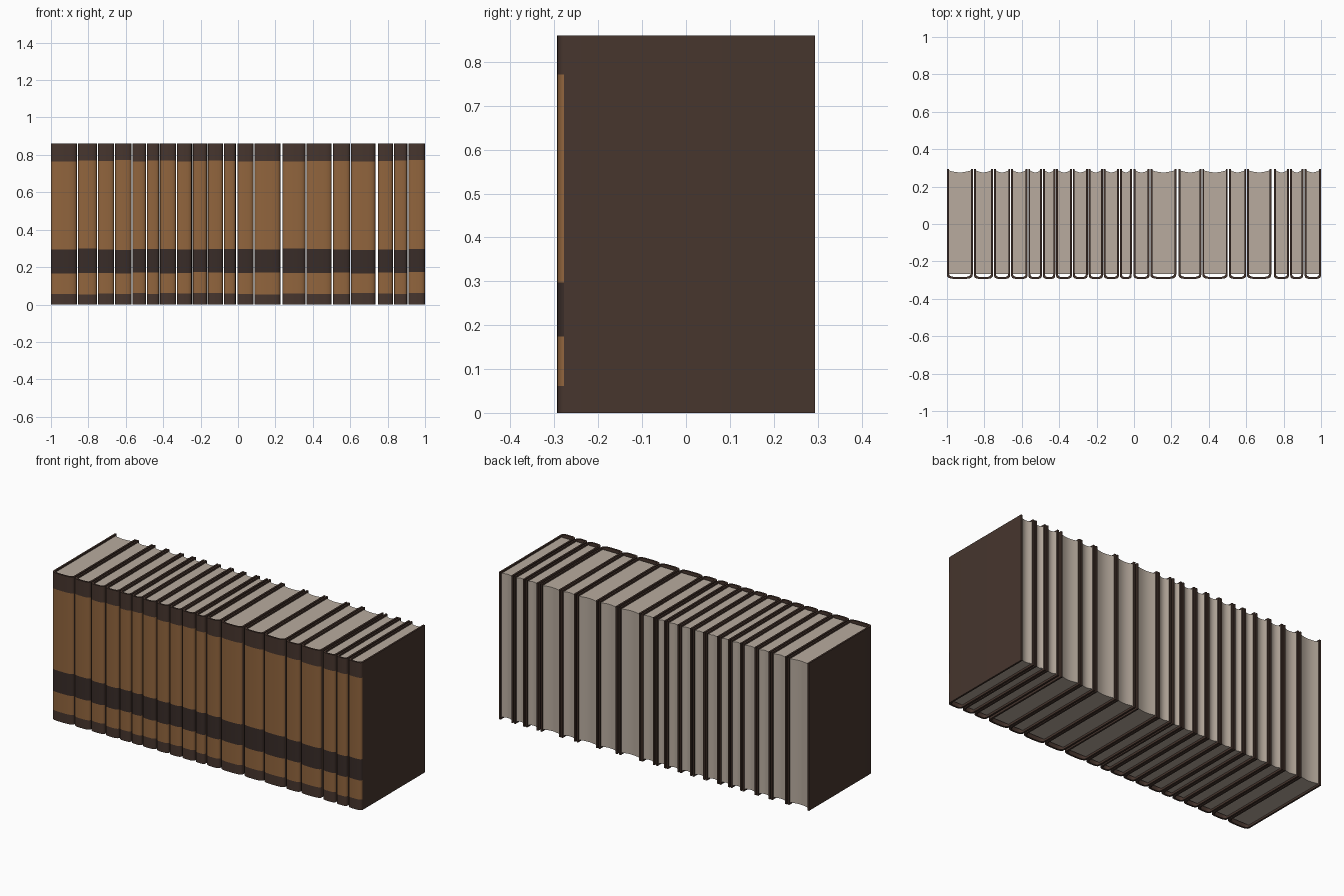
import bpy, bmesh, math, random

if "Cube" in bpy.data.objects:
    bpy.data.objects.remove(bpy.data.objects["Cube"])

random.seed(4)
HEIGHT, BACK, SPINE_Y, BOW = 0.86, 0.294, -0.268, 0.026
BOARD = 0.010

# left and right side of every book along the row
BOOKS = [(-1.0, -.862), (-.856, -.754), (-.749, -.662), (-.657, -.569),
         (-.565, -.492), (-.487, -.421), (-.417, -.331), (-.327, -.247),
         (-.242, -.166), (-.162, -.080), (-.075, -.012), (-.003, .083),
         (.088, .226), (.238, .360), (.365, .501), (.508, .600),
         (.604, .734), (.748, .829), (.835, .905), (.912, 1.0)]


def material(name, rgb):
    m = bpy.data.materials.new(name)
    m.diffuse_color = (*rgb, 1)
    m.use_nodes = True
    m.node_tree.nodes["Principled BSDF"].inputs["Base Color"].default_value = m.diffuse_color
    return m


DARK = material("dark brown leather", (.062, .036, .027))
BAND = material("deep brown band", (.040, .025, .021))
TAN = material("tan leather", (.285, .130, .047))
PAPER = material("aged paper", (.48, .41, .345))


def make_object(name, bm, mats):
    bmesh.ops.recalc_face_normals(bm, faces=bm.faces)
    me = bpy.data.meshes.new(name)
    bm.to_mesh(me)
    bm.free()
    for m in mats:
        me.materials.append(m)
    ob = bpy.data.objects.new(name, me)
    bpy.context.collection.objects.link(ob)
    return ob


def u_profile(x0, x1, inset):
    """Back board edge, around the bowed spine, to the other back edge."""
    cx, hw = (x0 + x1) / 2, (x1 - x0) / 2 - inset
    pts = [(cx - hw, BACK)]
    for i in range(15):
        t = math.pi * i / 14
        c, s = math.cos(t), max(math.sin(t), 0)
        pts.append((cx - hw * math.copysign(abs(c) ** .6, c),
                    SPINE_Y + inset - BOW * s ** .6))
    return pts + [(cx + hw, BACK)]


def cover(x0, x1):
    outer = u_profile(x0, x1, 0)
    inner = u_profile(x0, x1, BOARD)
    loop = outer + inner[::-1]
    n, k = len(loop), len(outer)
    # painted bands differ a little from book to book
    levels = [0] + [z + random.uniform(-.004, .004)
                    for z in (.058, .17, .295, .768)] + [HEIGHT]
    band_mats = [0, 2, 1, 2, 0]
    bm = bmesh.new()
    rings = [[bm.verts.new((x, y, z)) for x, y in loop] for z in levels]
    for j in range(len(levels) - 1):
        for i in range(n):
            i2 = (i + 1) % n
            f = bm.faces.new((rings[j][i], rings[j][i2],
                              rings[j + 1][i2], rings[j + 1][i]))
            mid_y = (loop[i][1] + loop[i2][1]) / 2
            if i < k - 1 and mid_y < SPINE_Y - .008:
                f.material_index = band_mats[j]
    # top and bottom rims of the cover
    for ring in (rings[0], rings[-1]):
        for i in range(k - 1):
            bm.faces.new((ring[i], ring[i + 1], ring[n - 2 - i], ring[n - 1 - i]))
    return make_object("book_cover", bm, [DARK, BAND, TAN])


def pages(x0, x1):
    a, b = x0 + BOARD, x1 - BOARD
    pts = [(a, SPINE_Y), (b, SPINE_Y)]
    # hollow fore edge
    for i in range(9):
        t = i / 8
        pts.append((b + (a - b) * t, .286 - .010 * math.sin(math.pi * t)))
    bm = bmesh.new()
    f = bm.faces.new([bm.verts.new((x, y, .012)) for x, y in pts])
    ext = bmesh.ops.extrude_face_region(bm, geom=[f], use_keep_orig=True)
    bmesh.ops.translate(bm, vec=(0, 0, HEIGHT - .022), verts=[
        v for v in ext["geom"] if isinstance(v, bmesh.types.BMVert)])
    return make_object("page_block", bm, [PAPER])


for x0, x1 in BOOKS:
    for ob in (cover(x0, x1), pages(x0, x1)):
        ob.select_set(True)
        bpy.context.view_layer.objects.active = ob
bpy.ops.object.shade_smooth_by_angle(angle=math.radians(35))
